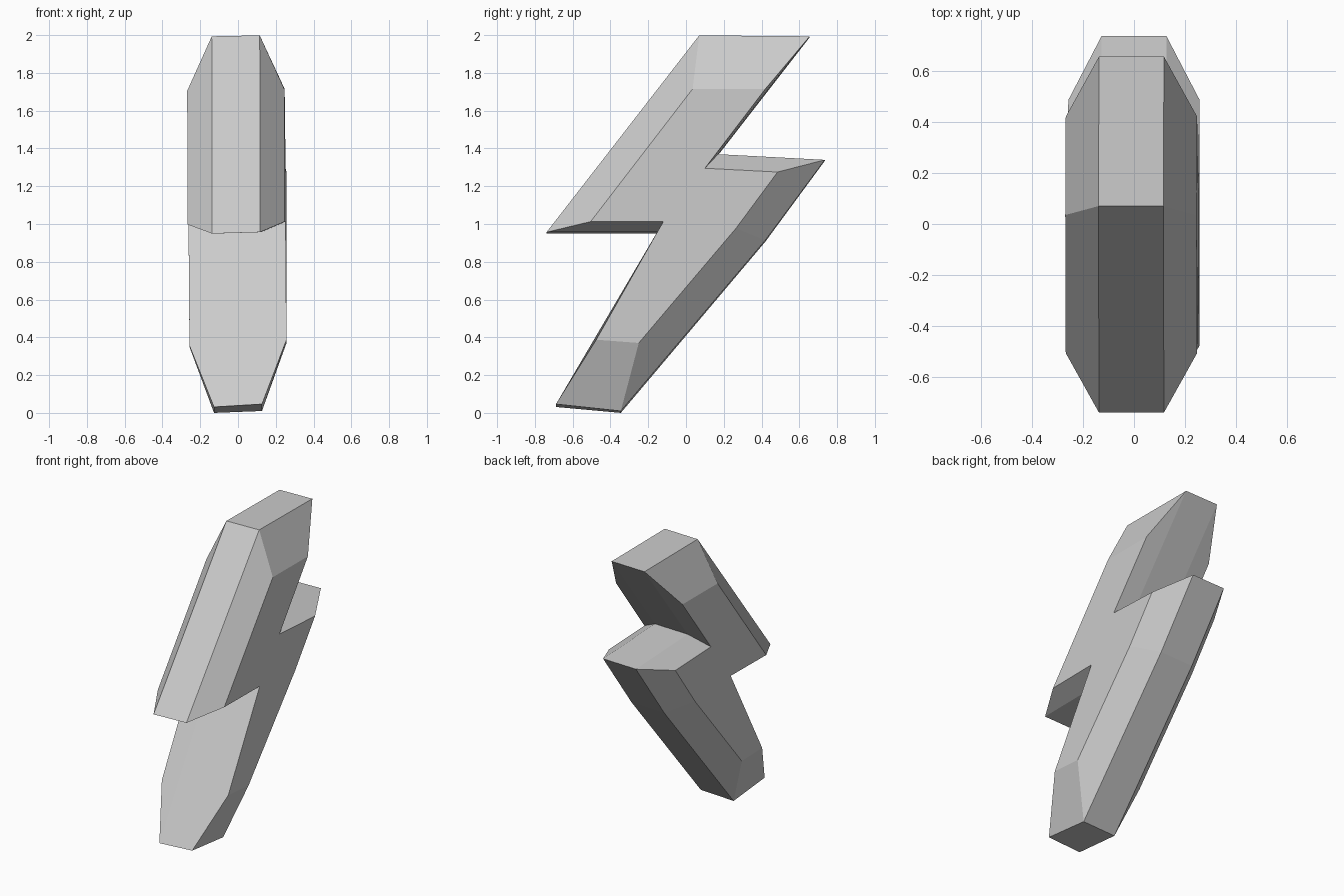
import bpy, bmesh

if "Cube" in bpy.data.objects:
    bpy.data.objects.remove(bpy.data.objects["Cube"])

# Bolt outline seen from the right:
# rim y, rim z, side-face y, side-face z, x centre, sideways tilt
OUTLINE = [
    (0.07, 1.996, 0.035, 1.71, -0.012, 0.02),    # top front
    (0.655, 1.991, 0.42, 1.71, -0.01, 0.02),     # top back
    (0.17, 1.367, 0.10, 1.29, -0.005, 0.02),     # upper notch
    (0.735, 1.337, 0.485, 1.27, 0.0, 0.02),      # back spike
    (0.42, 0.91, 0.265, 0.97, 0.0, 0.03),        # back bend
    (-0.345, 0.005, -0.25, 0.36, 0.0, 0.04),     # tip back
    (-0.688, 0.039, -0.475, 0.372, 0.0, 0.06),   # tip front
    (-0.135, 0.953, -0.12, 1.005, -0.005, 0.03), # lower notch
    (-0.738, 0.953, -0.505, 1.005, -0.01, 0.03), # front spike
]
RIM_X, SIDE_X = 0.127, 0.257

bm = bmesh.new()


def ring(x, rim):
    verts = []
    for ry, rz, sy, sz, cx, tilt in OUTLINE:
        y, z = (ry, rz) if rim else (sy, sz)
        verts.append(bm.verts.new((cx + x, y, max(0, z + tilt * x))))
    return verts


# Four rings across the thickness, bridged by quads and closed by flat sides
rings = [ring(-SIDE_X, False), ring(-RIM_X, True), ring(RIM_X, True), ring(SIDE_X, False)]
n = len(OUTLINE)
for a, b in zip(rings, rings[1:]):
    for i in range(n):
        j = (i + 1) % n
        bm.faces.new((a[i], a[j], b[j], b[i]))
bm.faces.new(rings[0])
bm.faces.new(rings[-1])
bmesh.ops.recalc_face_normals(bm, faces=bm.faces)

mesh = bpy.data.meshes.new("lightning_bolt")
bm.to_mesh(mesh)
bm.free()
bolt = bpy.data.objects.new("lightning_bolt", mesh)
bpy.context.collection.objects.link(bolt)
